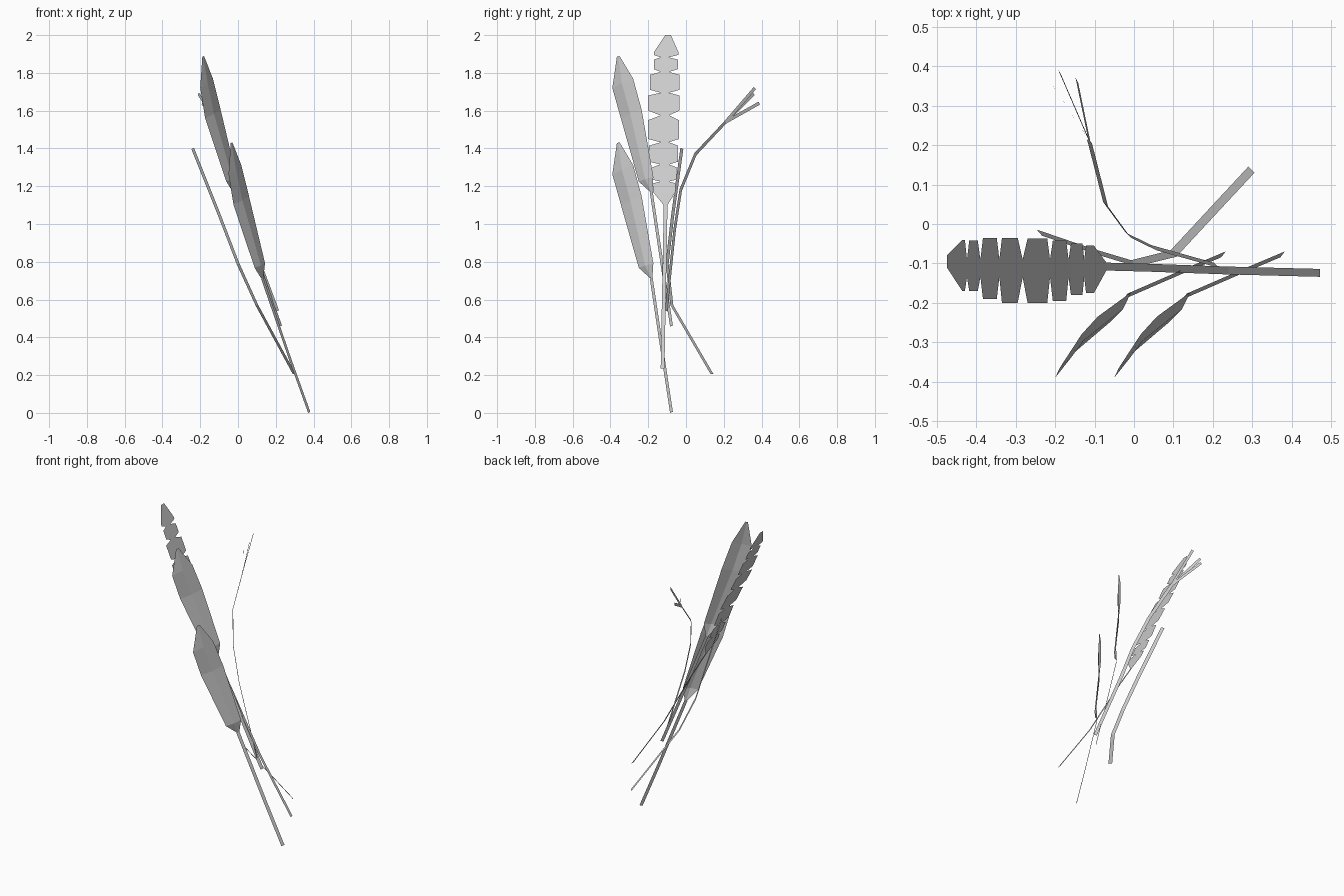
import bpy
from mathutils import Vector as V

if "Cube" in bpy.data.objects:
    bpy.data.objects.remove(bpy.data.objects["Cube"])


def mesh(name, verts, faces):
    me = bpy.data.meshes.new(name)
    me.from_pydata([tuple(v) for v in verts], [], faces)
    ob = bpy.data.objects.new(name, me)
    bpy.context.collection.objects.link(ob)
    return ob


def strip_faces(rows, cols):
    return [(r * cols + c, r * cols + c + 1, (r + 1) * cols + c + 1, (r + 1) * cols + c)
            for r in range(rows - 1) for c in range(cols - 1)]


def ribbon(name, path, across, width):
    """Flat strip along a path, widened in the direction closest to 'across'."""
    pts = [V(p) for p in path]
    verts = []
    for i, p in enumerate(pts):
        t = (pts[min(i + 1, len(pts) - 1)] - pts[max(i - 1, 0)]).normalized()
        w = V(across)
        w = (w - t * w.dot(t)).normalized() * width / 2
        verts += [p - w, p + w]
    return mesh(name, verts, strip_faces(len(pts), 2))


# Two matching folded leaves with stalks
left = [(-.028, -.19, 1.17), (-.062, -.25, 1.225), (-.174, -.345, 1.56), (-.2, -.39, 1.72), (-.189, -.366, 1.885)]
right = [(-.016, -.178, 1.17), (-.007, -.173, 1.25), (-.092, -.235, 1.605), (-.133, -.28, 1.77), (-.18, -.352, 1.89)]
for label, shift in (("upper", V((0, 0, 0))), ("lower", V((.15, 0, -.457)))):
    verts = []
    for i, (a, b) in enumerate(zip(left, right)):
        a, b = V(a) + shift, V(b) + shift
        fold = V((.006, -.005, 0)) if 0 < i < 4 else V()
        verts += [a, (a + b) / 2 + fold, b]
    mesh(label + "_leaf", verts, strip_faces(5, 3))
    ribbon(label + "_leaf_stalk",
           [V(p) + shift for p in ((.227, -.077, .46), (.13, -.118, .73), (-.022, -.184, 1.17))],
           (.58, .75, .31), .02)

# Notched frond: (bottom z, top z, left y, right y) of each lobe
lobes = [(1.17, 1.215, -.175, -.055), (1.235, 1.30, -.18, -.05), (1.33, 1.415, -.195, -.042),
         (1.45, 1.55, -.2, -.037), (1.60, 1.68, -.2, -.035), (1.71, 1.79, -.19, -.035),
         (1.82, 1.87, -.17, -.042), (1.895, 1.91, -.17, -.04)]
curve = [(1.1, -.07), (1.3, -.16), (1.45, -.22), (1.68, -.335), (2.0, -.475)]


def frond_x(z):
    for (z0, x0), (z1, x1) in zip(curve, curve[1:]):
        if z <= z1:
            break
    return x0 + (x1 - x0) * (z - z0) / (z1 - z0)


rows = [(1.1, -.118, -.098)]
for i, (z0, z1, yl, yr) in enumerate(lobes):
    rows += [(z0, yl, yr), (z1, yl, yr)]
    if i < len(lobes) - 1:
        rows.append(((z1 + lobes[i + 1][0]) / 2, -.135, -.09))
rows.append((2.0, -.11, -.08))
verts = [(frond_x(z), y, z) for z, yl, yr in rows for y in (yl, yr)]
mesh("frond", verts, strip_faces(len(rows), 2))
ribbon("frond_stalk", [(.472, -.124, .235), (.24, -.118, .57), (.04, -.111, .92), (-.07, -.108, 1.1)],
       (0, 1, 0), .02)

# Forked twig
fork = (-.113, .21, 1.54)
ribbon("twig", [(.21, -.105, .54), (.05, -.06, .97), (-.015, -.028, 1.18), (-.072, .05, 1.37), fork],
       (1, -1, .6), .02)
for i, tip in enumerate([(-.19, .388, 1.64), (-.145, .365, 1.72), (-.21, .358, 1.69)]):
    ribbon("twig_tip_%d" % (i + 1), [fork, tip], (.4, -.6, 1), .018)

# Bent grass blade
ribbon("grass_blade", [(.298, .138, .205), (.1, -.075, .57), (0, -.1, .79), (-.1, -.07, 1.05), (-.24, -.022, 1.40)],
       (1, -1, 0), .022)
